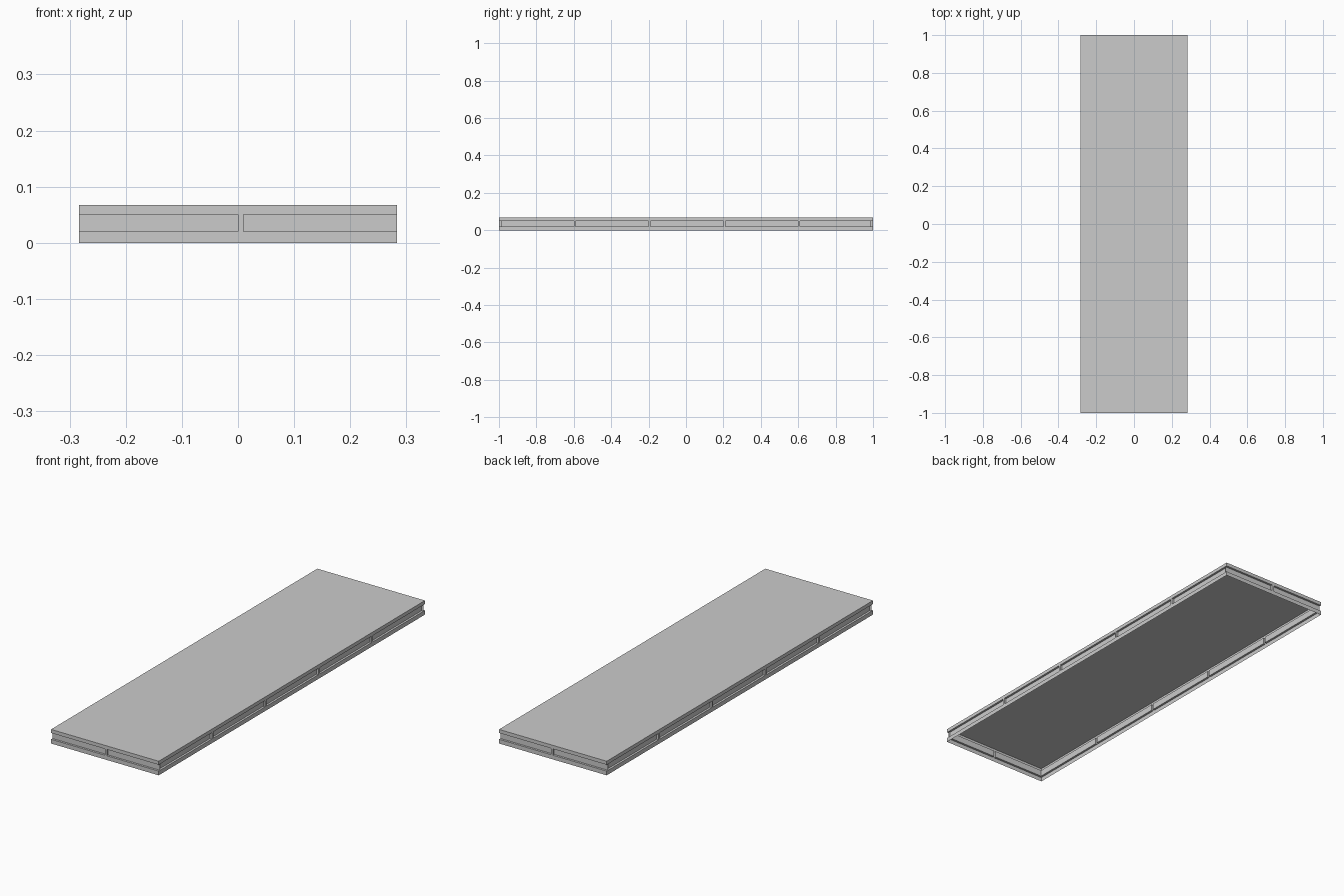
import bpy, bmesh
from mathutils import Vector

if "Cube" in bpy.data.objects:
    bpy.data.objects.remove(bpy.data.objects["Cube"])

HX, HY, H = 0.283, 1.0, 0.067      # half width, half length, height
Z0, Z1, D, RIB = 0.02, 0.05, 0.01, 0.01   # groove heights, depth, rib width


def quad(bm, pts, normal):
    """Add a face that looks along the given normal."""
    f = bm.faces.new([bm.verts.new(p) for p in pts])
    f.normal_update()
    if f.normal.dot(normal) < 0:
        f.normal_flip()


def finish(bm, name, mirror_axis=None):
    bmesh.ops.remove_doubles(bm, verts=bm.verts, dist=1e-5)
    mesh = bpy.data.meshes.new(name)
    bm.to_mesh(mesh)
    bm.free()
    ob = bpy.data.objects.new(name, mesh)
    bpy.context.collection.objects.link(ob)
    if mirror_axis is not None:
        m = ob.modifiers.new("mirror", 'MIRROR')
        m.use_axis = [i == mirror_axis for i in range(3)]
        m.use_mirror_merge = False
    return ob


def wall(name, place, half, groove_half, ribs, mirror_axis):
    """Thin grooved wall; u runs along it, w is the depth inward."""
    bm = bmesh.new()
    out = place(0, 0, 0) - place(0, 1, 0)
    along = place(1, 0, 0) - place(0, 0, 0)
    up = Vector((0, 0, 1))

    def strip(a, b, w0, za, w1, zb, n):
        quad(bm, [place(a, w0, za), place(b, w0, za),
                  place(b, w1, zb), place(a, w1, zb)], n)

    # split the length into grooves and ribs
    cuts = [-groove_half]
    for r in ribs:
        cuts += [r, r + RIB]
    cuts.append(groove_half)
    last = len(cuts) - 2
    for i, (a, b) in enumerate(zip(cuts, cuts[1:])):
        fa = -half if i == 0 else a
        fb = half if i == last else b
        strip(fa, fb, 0, 0, 0, Z0, out)       # lower rail
        strip(fa, fb, 0, Z1, 0, H, out)       # upper rail
        if i % 2:                             # rib, flush with the rails
            strip(a, b, 0, Z0, 0, Z1, out)
            continue
        strip(a, b, 0, Z0, D, Z0, up)         # groove
        strip(a, b, D, Z0, D, Z1, out)
        strip(a, b, D, Z1, 0, Z1, -up)
        for u, s, rib_end in ((a, 1, i > 0), (b, -1, i < last)):
            if rib_end:
                quad(bm, [place(u, 0, Z0), place(u, D, Z0),
                          place(u, D, Z1), place(u, 0, Z1)], along * s)
    return finish(bm, name, mirror_axis)


# flat top panel, open underneath
bm = bmesh.new()
quad(bm, [(-HX, -HY, H), (HX, -HY, H), (HX, HY, H), (-HX, HY, H)], Vector((0, 0, 1)))
finish(bm, "top_panel")

# short end walls: groove runs out at the corners
wall("end_walls", lambda u, w, z: Vector((u, -HY + w, z)), HX, HX, [0.0], 1)

# long side walls: groove stops at the end-wall groove
wall("side_walls", lambda u, w, z: Vector((HX - w, u, z)), HY, HY - D,
     [-0.6, -0.2, 0.2, 0.6], 0)
